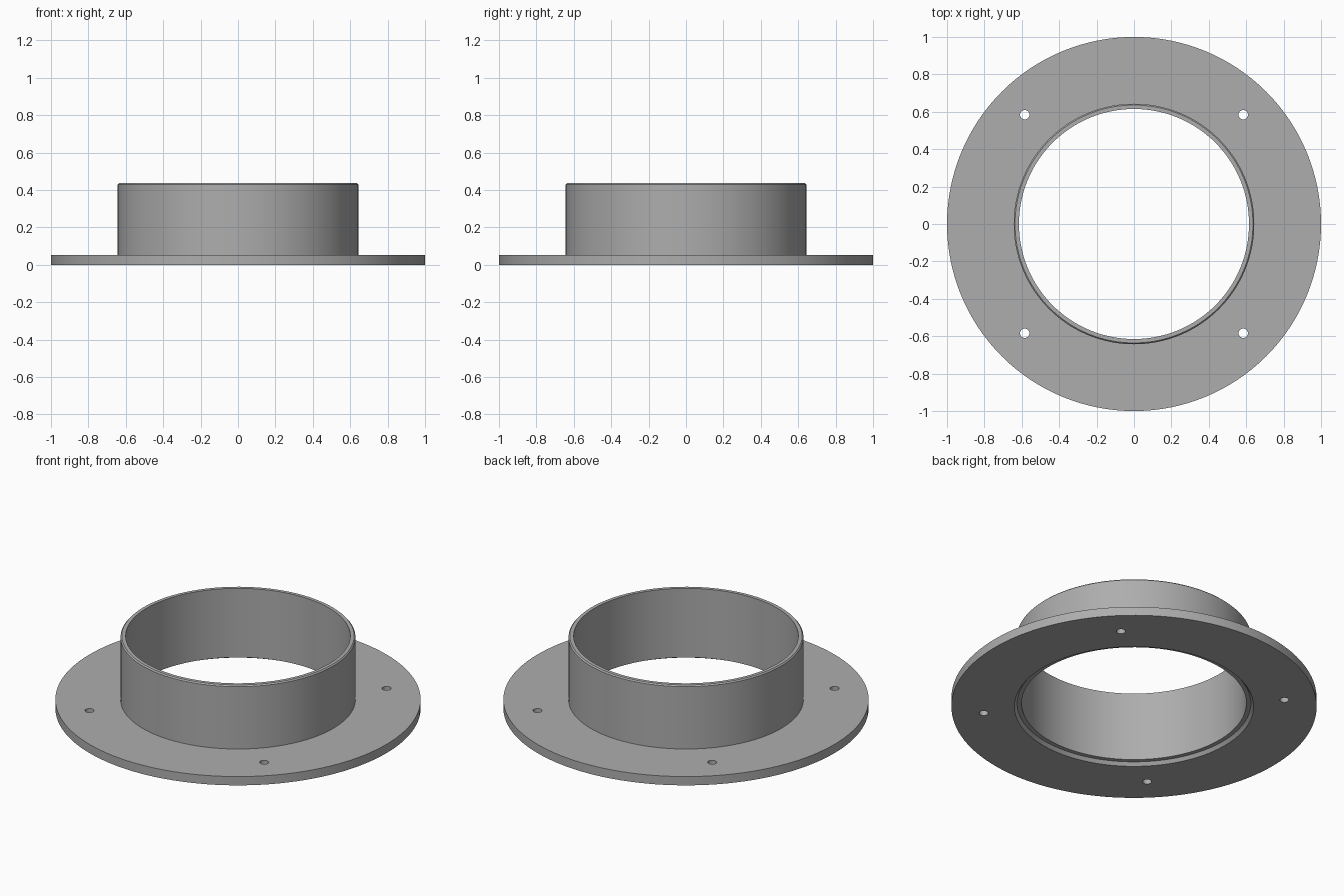
import bpy, bmesh, math

cube = bpy.data.objects.get("Cube")
if cube:
    bpy.data.objects.remove(cube, do_unlink=True)

SEGMENTS = 128
grey = bpy.data.materials.new("satin_grey")
grey.use_nodes = True
colour = (0.42, 0.42, 0.42, 1)
grey.diffuse_color = colour
grey.node_tree.nodes["Principled BSDF"].inputs["Base Color"].default_value = colour


def finish(name, bm):
    bmesh.ops.recalc_face_normals(bm, faces=bm.faces)
    mesh = bpy.data.meshes.new(name)
    bm.to_mesh(mesh)
    bm.free()
    obj = bpy.data.objects.new(name, mesh)
    bpy.context.collection.objects.link(obj)
    mesh.materials.append(grey)
    return obj


def lathe(name, profile):
    """Revolve a closed (radius, height) profile around z."""
    bm = bmesh.new()
    verts = [bm.verts.new((r, 0, z)) for r, z in profile]
    edges = [bm.edges.new((a, b)) for a, b in zip(verts, verts[1:] + verts[:1])]
    bmesh.ops.spin(bm, geom=verts + edges, axis=(0, 0, 1), cent=(0, 0, 0),
                   angle=math.tau, steps=SEGMENTS)
    bmesh.ops.remove_doubles(bm, verts=bm.verts, dist=0.0001)
    return finish(name, bm)


# Flange and collar in one turned body, with a shallow step under the bore
body = lathe("flanged_collar", [
    (0.655, 0), (1, 0), (1, 0.053), (0.643, 0.053), (0.643, 0.43),
    (0.636, 0.437), (0.615, 0.437), (0.615, 0.02), (0.64, 0.02)])

# Four screw holes on the diagonals
bm = bmesh.new()
for i in range(4):
    angle = math.pi / 4 + i * math.pi / 2
    made = bmesh.ops.create_cone(bm, cap_ends=True, segments=32,
                                 radius1=0.025, radius2=0.025, depth=0.2)
    bmesh.ops.translate(bm, verts=made["verts"],
                        vec=(0.826 * math.cos(angle), 0.826 * math.sin(angle), 0))
cutter = finish("screw_hole_cutter", bm)
cutter.hide_render = True

cut = body.modifiers.new("screw_holes", "BOOLEAN")
cut.operation = "DIFFERENCE"
cut.solver = "EXACT"
cut.object = cutter
bpy.context.view_layer.objects.active = body
body.select_set(True)
bpy.ops.object.modifier_apply(modifier=cut.name)
bpy.data.objects.remove(cutter, do_unlink=True)
bpy.ops.object.shade_smooth_by_angle(angle=math.radians(30))
